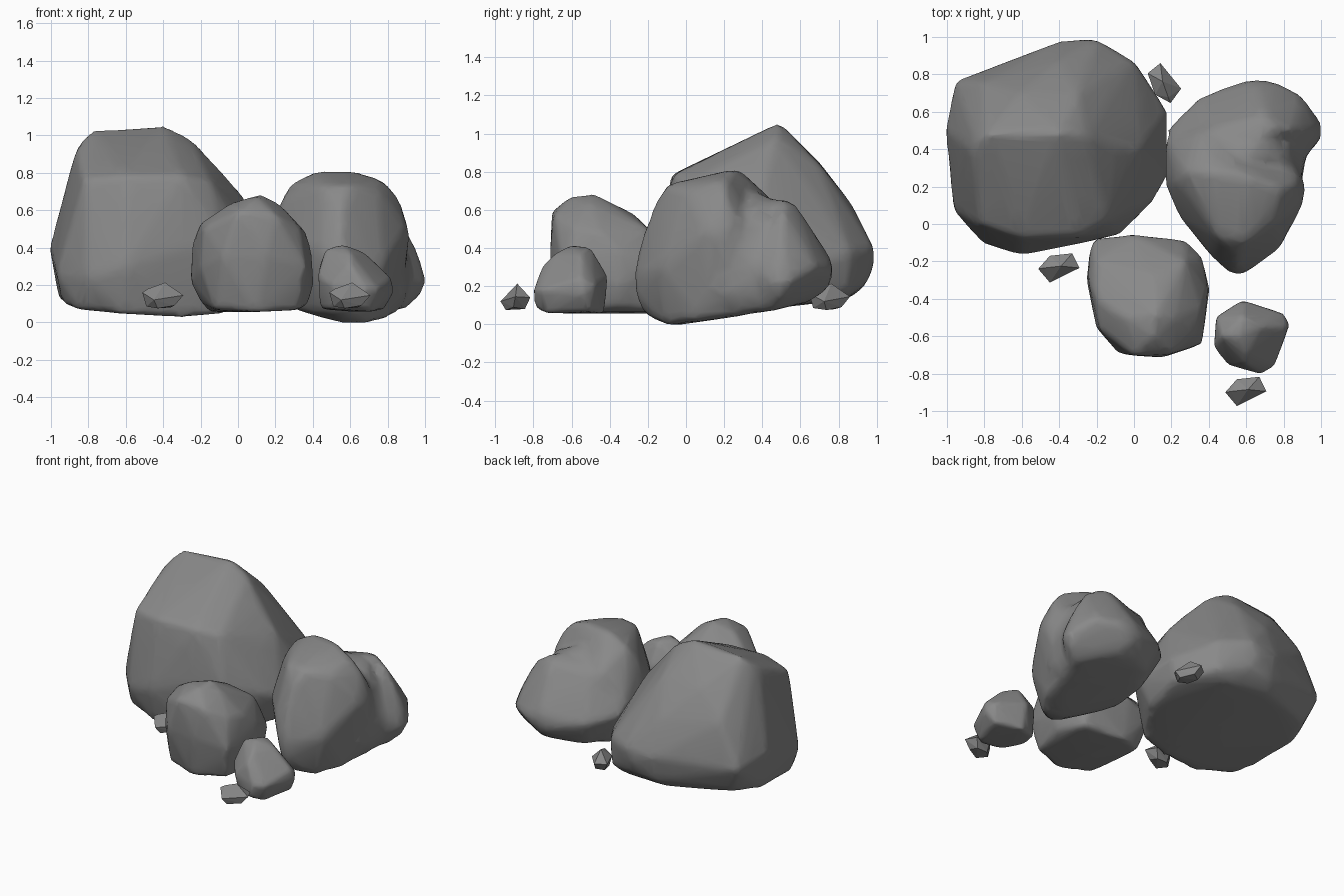
import bpy, bmesh
from math import radians
from mathutils import Vector

stone = bpy.data.materials.new("dark_stone")
stone.diffuse_color = (0.25, 0.25, 0.25, 1)


def hull_into(bm, pts, grow=1.0):
    # add the convex hull of the points to bm, swelled a little about its centre
    pts = [Vector(p) for p in pts]
    c = sum(pts, Vector()) / len(pts)
    part = bmesh.new()
    for p in pts:
        part.verts.new(c + (p - c) * grow)
    bmesh.ops.convex_hull(part, input=part.verts)
    loose = [v for v in part.verts if not v.link_faces]
    bmesh.ops.delete(part, geom=loose, context='VERTS')
    bmesh.ops.recalc_face_normals(part, faces=part.faces)
    me = bpy.data.meshes.new("tmp")
    part.to_mesh(me)
    part.free()
    bm.from_mesh(me)
    bpy.data.meshes.remove(me)


def add_object(name, bm, smooth=True):
    me = bpy.data.meshes.new(name)
    bm.to_mesh(me)
    bm.free()
    me.materials.append(stone)
    for p in me.polygons:
        p.use_smooth = smooth
    ob = bpy.data.objects.new(name, me)
    bpy.context.collection.objects.link(ob)
    return ob


def boulder(name, *lobes, voxel=0.025, rounds=8):
    # fuse the lobes, wear down the edges, then thin to broad facets
    bm = bmesh.new()
    for pts in lobes:
        hull_into(bm, pts, 1.014)
    ob = add_object(name, bm)
    rm = ob.modifiers.new("fuse", 'REMESH')
    rm.mode, rm.voxel_size, rm.use_smooth_shade = 'VOXEL', voxel, True
    sm = ob.modifiers.new("wear", 'SMOOTH')
    sm.factor, sm.iterations = 0.5, rounds
    dec = ob.modifiers.new("facet", 'DECIMATE')
    dec.ratio = 0.12
    return ob


# large boulder: sloping front top and belt
large_upper = [
    (-.84, .45, .95), (-.9, .42, .78), (-.78, .48, 1.02), (-.4, .49, 1.05), (-.26, .47, .98),
    (-.82, 0, .76), (-.6, -.07, .78), (-.3, -.06, .78), (-.15, .02, .75), (-.86, .38, .92),
    (-.1, .4, .81), (.03, .4, .66), (0, .2, .6),
    (-1, .5, .4), (-.96, .08, .26), (-.8, -.1, .24), (-.6, -.16, .3), (-.3, -.1, .4),
    (-.08, -.05, .4), (.1, .13, .35), (.17, .25, .3), (.17, .6, .3), (0, .86, .38),
    (-.2, .98, .4), (-.4, .97, .38), (-.25, .98, .31), (-.95, .76, .35)]
# large boulder: back shoulders and underside
large_lower = [
    (-.6, .7, .84), (-.3, .7, .83), (-.4, .87, .62), (-.8, .75, .65),
    (-.93, .15, .11), (-.85, 0, .07), (-.6, -.1, .05), (-.3, -.05, .03), (-.1, 0, .05),
    (.1, .3, .09), (.14, .6, .14), (0, .84, .17), (-.22, .94, .22), (-.4, .93, .2),
    (-.1, .82, .13), (-.45, .85, .14), (-.87, .7, .16), (-.95, .5, .13)]
boulder("large_boulder", large_upper + large_lower)

# two-lobed boulder on the right, with a filled saddle
front_lobe = [
    (.28, .28, .74), (.43, .28, .81), (.62, .25, .81), (.78, .2, .76), (.86, .2, .66),
    (.45, -.07, .73), (.6, -.1, .73), (.75, 0, .7), (.23, .22, .64),
    (.55, -.17, .62), (.55, -.23, .45),
    (.17, .45, .4), (.17, .2, .4), (.25, .03, .4), (.43, -.19, .4), (.58, -.27, .27),
    (.52, -.27, .25), (.57, -.265, .15), (.78, -.13, .3), (.9, .1, .5), (.92, .2, .45),
    (.88, .27, .55), (.35, .5, .6), (.3, .15, .07), (.53, -.22, .05), (.7, -.1, 0),
    (.55, -.05, 0), (.8, .05, .03), (.85, .3, .05), (.3, .45, .1)]
back_lobe = [
    (.6, .45, .65), (.75, .5, .65), (.7, .57, .64), (.85, .5, .59), (.4, .5, .6),
    (.17, .5, .35), (.35, .68, .3), (.6, .77, .25), (.75, .77, .28), (.65, .765, .34),
    (.65, .74, .18), (.9, .69, .3),
    (1, .55, .23), (1, .45, .22), (.96, .5, .38), (.98, .5, .14), (.9, .45, .07),
    (.93, .38, .3), (.8, .3, .05), (.7, .65, .12), (.4, .6, .12), (.3, .4, .1)]
saddle = [
    (.3, .4, .64), (.6, .37, .7), (.78, .36, .63), (.82, .41, .57), (.7, .46, .64),
    (.4, .47, .62), (.88, .22, .45), (.86, .32, .46), (.92, .41, .3), (.91, .3, .2),
    (.88, .15, .15), (.88, .35, .07), (.4, .3, .15), (.5, .5, .2), (.4, .2, .3)]
boulder("two_lobed_boulder", front_lobe, back_lobe, saddle, rounds=14)

# middle boulder in front
boulder("middle_boulder", [
    (-.05, -.5, .63), (.12, -.48, .68), (.1, -.6, .67), (.22, -.5, .63), (0, -.7, .59),
    (.2, -.69, .57), (.1, -.28, .58), (-.2, -.4, .53), (-.2, -.2, .45), (.36, -.45, .48),
    (-.24, -.3, .42), (-.25, -.3, .22), (.39, -.35, .38), (.4, -.35, .2), (-.18, -.56, .5),
    (.33, -.58, .5),
    (.27, -.2, .5), (-.23, -.12, .3), (-.2, -.08, .3), (0, -.06, .35), (.27, -.09, .3),
    (.36, -.18, .3), (.36, -.64, .3), (.15, -.71, .35), (-.08, -.69, .35),
    (-.2, -.55, .3), (-.2, -.3, .12), (-.12, -.6, .07), (.1, -.67, .06),
    (.32, -.6, .07), (.37, -.35, .1), (.3, -.15, .07), (0, -.1, .06), (-.15, -.15, .06)],
    voxel=0.02)

# small boulder
boulder("small_boulder", [
    (.47, -.6, .39), (.56, -.6, .415), (.58, -.5, .4), (.68, -.55, .37), (.6, -.69, .37),
    (.43, -.66, .25), (.44, -.5, .3), (.58, -.41, .25), (.8, -.48, .2), (.83, -.54, .16),
    (.75, -.76, .18), (.68, -.8, .18), (.65, -.79, .09), (.5, -.75, .2), (.6, -.75, .31),
    (.82, -.55, .24), (.44, -.6, .08), (.47, -.48, .07), (.6, -.43, .06), (.78, -.5, .07),
    (.72, -.73, .06), (.52, -.73, .07)], voxel=0.015)

# three pebbles, one shape placed and turned
pebble = [(-.112, -.005, .02), (-.05, .065, .01), (.07, .078, 0), (.108, 0, .005),
          (-.05, -.078, -.02), (-.08, 0, .04), (.01, .01, .073), (-.09, 0, -.055),
          (-.03, -.05, -.065), (.06, -.01, -.05), (.04, .05, -.06), (-.04, .05, -.06)]
spots = [(-.4, -.235, 0), (.6, -.895, 0), (.165, .755, 103)]
for i, (x, y, turn) in enumerate(spots):
    bm = bmesh.new()
    hull_into(bm, pebble)
    ob = add_object(f"pebble_{i + 1}", bm, smooth=False)
    ob.location = (x, y, .14)
    ob.rotation_euler.z = radians(turn)
